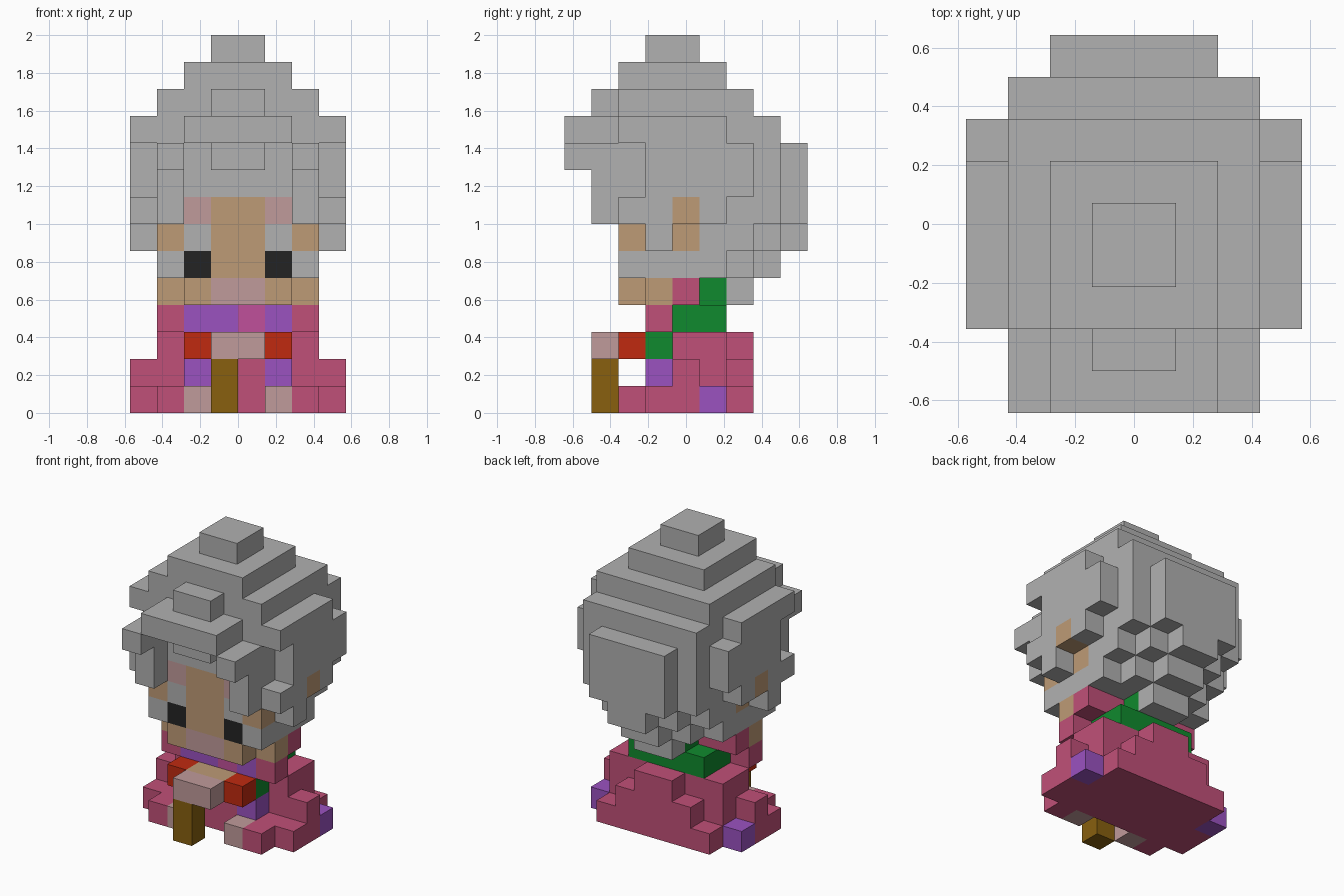
import bpy, bmesh

UNIT = 1 / 7  # edge of one block

if "Cube" in bpy.data.objects:
    bpy.data.objects.remove(bpy.data.objects["Cube"])


def linear(c):
    c /= 255
    return c / 12.92 if c <= 0.04045 else ((c + 0.055) / 1.055) ** 2.4


COLOURS = {
    "grey": "b1b1b1", "skin": "be9b76", "rose": "c09b9b", "pink": "c05078",
    "purple": "9b52c0", "magenta": "c0509b", "red": "c02a10",
    "green": "108a2e", "brown": "88600f", "black": "242424",
}
materials = {}
for name, code in COLOURS.items():
    rgba = [linear(c) for c in bytes.fromhex(code)] + [1]
    mat = bpy.data.materials.new(name)
    mat.use_nodes = True
    mat.diffuse_color = rgba
    bsdf = mat.node_tree.nodes["Principled BSDF"]
    bsdf.inputs["Base Color"].default_value = rgba
    bsdf.inputs["Roughness"].default_value = 0.9
    materials[name] = mat

cells = {}  # block position -> (part, colour)


def fill(part, colour, xs, ys, zs, mirror=False):
    """Fill a box of blocks; x counts from the centre, y from the front."""
    for x in range(*xs):
        for y in range(*ys):
            for z in range(*zs):
                cells[x, y, z] = (part, colour)
                if mirror:
                    cells[-1 - x, y, z] = (part, colour)


def wide(part, colour, half, ys, zs):
    fill(part, colour, (-half, half), ys, zs)


# Robe: base, stepped back and torso
wide("robe", "pink", 4, (3, 6), (0, 1))
fill("robe", "pink", (2, 3), (2, 3), (0, 1), True)
wide("robe", "pink", 3, (4, 6), (1, 3))
fill("robe", "pink", (3, 4), (4, 5), (1, 2), True)
wide("robe", "pink", 1, (3, 4), (1, 3))
for level in range(3):
    wide("robe", "pink", 3 - level, (6, 7), (level, level + 1))
wide("robe", "pink", 3, (3, 4), (3, 4))
wide("robe", "pink", 3, (4, 5), (4, 5))

# Robe trim
fill("robe", "purple", (3, 4), (5, 6), (0, 1), True)
fill("robe", "purple", (1, 2), (3, 4), (1, 2), True)
wide("robe", "purple", 2, (3, 4), (3, 4))
fill("robe", "magenta", (0, 1), (3, 4), (3, 4))
fill("sleeves", "green", (1, 2), (3, 4), (2, 3), True)
fill("sleeves", "red", (1, 2), (2, 3), (2, 3), True)

# Collar
wide("collar", "green", 2, (4, 6), (3, 4))
wide("collar", "green", 1, (5, 6), (4, 5))

# Feet, hands and walking stick
fill("feet", "rose", (1, 2), (2, 3), (0, 1), True)
wide("hands", "rose", 1, (1, 2), (2, 3))
wide("hands", "skin", 1, (2, 3), (2, 3))
fill("walking_stick", "brown", (-1, 0), (1, 2), (0, 2))

# Hair: back mass, crown tiers and stepped nape
wide("hair", "grey", 3, (2, 6), (5, 7))
wide("hair", "grey", 3, (6, 7), (6, 7))
wide("hair", "grey", 3, (2, 8), (7, 11))
wide("hair", "grey", 4, (2, 6), (10, 11))
wide("hair", "grey", 3, (2, 7), (11, 12))
wide("hair", "grey", 2, (2, 6), (12, 13))
wide("hair", "grey", 1, (3, 5), (13, 14))
wide("hair", "grey", 2, (8, 9), (7, 10))
wide("hair", "grey", 1, (8, 9), (6, 7))
wide("hair", "grey", 2, (7, 8), (6, 7))
wide("hair", "grey", 2, (6, 7), (5, 6))
wide("hair", "grey", 1, (7, 8), (5, 6))
wide("hair", "grey", 1, (6, 7), (4, 5))

# Side hair
fill("hair", "grey", (3, 4), (3, 7), (8, 10), True)
fill("hair", "grey", (3, 4), (2, 6), (7, 8), True)
fill("hair", "grey", (3, 4), (3, 4), (6, 7), True)

# Fringe and front locks
wide("fringe", "grey", 2, (0, 2), (10, 11))
wide("fringe", "grey", 1, (1, 2), (9, 10))
wide("fringe", "grey", 1, (1, 2), (11, 12))
fill("fringe", "grey", (2, 3), (0, 2), (9, 10), True)
fill("fringe", "grey", (2, 3), (1, 2), (7, 9), True)

# Face: chin, cheeks, nose bridge, brows, eyes
wide("face", "skin", 2, (2, 3), (4, 5))
wide("face", "rose", 1, (2, 3), (4, 5))
wide("face", "skin", 3, (3, 4), (4, 5))
wide("face", "skin", 1, (2, 3), (5, 8))
fill("face", "skin", (2, 3), (2, 3), (6, 7), True)
fill("face", "rose", (1, 2), (2, 3), (7, 8), True)
fill("eyebrows", "grey", (1, 2), (2, 3), (6, 7), True)
fill("eyes", "black", (1, 2), (2, 3), (5, 6), True)

# Ears
fill("ears", "skin", (3, 4), (4, 5), (7, 8), True)
fill("ears", "skin", (2, 3), (4, 5), (6, 7), True)


def add_side(bm, cell, axis, sign, slot):
    """Add one exposed side of a block, wound outwards."""
    corners = []
    for du, dv in ((0, 0), (1, 0), (1, 1), (0, 1)):
        p = list(cell)
        p[axis] += sign > 0
        p[(axis + 1) % 3] += du
        p[(axis + 2) % 3] += dv
        corners.append(bm.verts.new((p[0] * UNIT, (p[1] - 4.5) * UNIT, p[2] * UNIT)))
    face = bm.faces.new(corners if sign > 0 else corners[::-1])
    face.material_index = slot


# Turn each part into a mesh of its exposed sides, merging flat areas
for part in sorted({p for p, c in cells.values()}):
    own = {k: c for k, (p, c) in cells.items() if p == part}
    slots = sorted(set(own.values()))
    bm = bmesh.new()
    for cell, colour in own.items():
        for axis in range(3):
            for sign in (-1, 1):
                beside = list(cell)
                beside[axis] += sign
                if tuple(beside) not in cells:
                    add_side(bm, cell, axis, sign, slots.index(colour))
    bmesh.ops.remove_doubles(bm, verts=bm.verts, dist=UNIT / 100)
    bmesh.ops.dissolve_limit(bm, angle_limit=0.01, verts=bm.verts,
                             edges=bm.edges, delimit={"MATERIAL"})
    mesh = bpy.data.meshes.new(part)
    bm.to_mesh(mesh)
    bm.free()
    for colour in slots:
        mesh.materials.append(materials[colour])
    bpy.context.collection.objects.link(bpy.data.objects.new(part, mesh))
